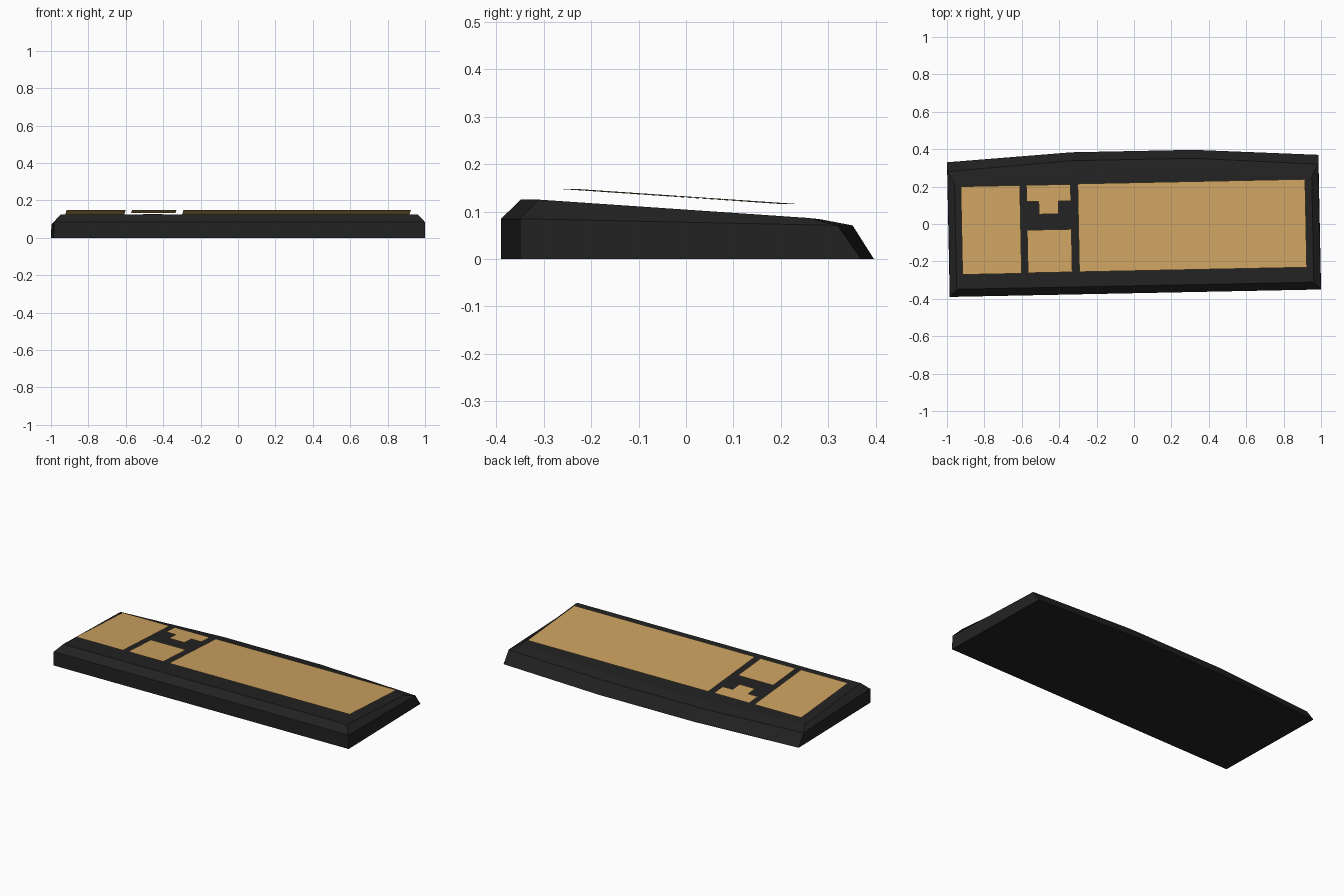
import bpy
import bmesh

cube = bpy.data.objects.get("Cube")
if cube:
    bpy.data.objects.remove(cube, do_unlink=True)

YAW = 0.0201      # whole model is turned slightly on the desk
KEY_RISE = 0.028  # height of the key blocks above the deck


def material(name, rgb):
    m = bpy.data.materials.new(name)
    m.use_nodes = True
    color = (*rgb, 1)
    m.diffuse_color = color
    bsdf = m.node_tree.nodes["Principled BSDF"]
    bsdf.inputs["Base Color"].default_value = color
    bsdf.inputs["Roughness"].default_value = 0.8
    return m


def deck_z(y):
    """Height of the sloping deck."""
    return 0.103 - 0.068 * y


def finish(name, bm, mat):
    bmesh.ops.recalc_face_normals(bm, faces=bm.faces[:])
    mesh = bpy.data.meshes.new(name)
    bm.to_mesh(mesh)
    bm.free()
    mesh.materials.append(mat)
    ob = bpy.data.objects.new(name, mesh)
    ob.rotation_euler.z = YAW
    bpy.context.collection.objects.link(ob)


def ring(bm, half, front, corner, middle, height):
    """Six-sided outline: straight front, gently bowed back."""
    inner = 0.325
    points = [(-half, front), (half, front), (half, corner),
              (inner, middle), (-inner, middle), (-half, corner)]
    return [bm.verts.new((x, y, height(y))) for x, y in points]


def key_block(name, points, mat):
    """Tapered block following the slope of the deck."""
    bm = bmesh.new()
    base = bm.faces.new([bm.verts.new((x, y, 0)) for x, y in points])
    bm.normal_update()
    bmesh.ops.inset_region(bm, faces=[base], thickness=0.009,
                           use_even_offset=True)
    top = set(base.verts)
    for v in bm.verts:
        v.co.z = deck_z(v.co.y) + (KEY_RISE if v in top else -0.001)
    finish(name, bm, mat)


def rect(x0, x1, y0, y1):
    return [(x0, y0), (x1, y0), (x1, y1), (x0, y1)]


black = material("black plastic", (0.016, 0.016, 0.016))
tan = material("tan keys", (0.61, 0.365, 0.118))

# Case: base outline, wall top and inset deck joined into one shell
bm = bmesh.new()
rings = [
    ring(bm, 0.993, -0.37, 0.35, 0.39, lambda y: 0),
    ring(bm, 0.992, -0.37, 0.30, 0.345, lambda y: 0.085 if y < 0 else 0.071),
    ring(bm, 0.955, -0.33, 0.235, 0.275, deck_z),
]
for low, high in zip(rings, rings[1:]):
    for i in range(len(low)):
        j = (i + 1) % len(low)
        bm.faces.new((low[i], low[j], high[j], high[i]))
bm.faces.new(rings[0][::-1])
bm.faces.new(rings[-1])
finish("case", bm, black)

# Key blocks
key_block("main_keys", rect(-0.297, 0.919, -0.25, 0.221), tan)
key_block("number_keys", rect(-0.922, -0.606, -0.252, 0.219), tan)
key_block("navigation_keys", rect(-0.572, -0.335, -0.25, -0.021), tan)

# T-shaped arrow cluster
key_block("arrow_keys", [
    (-0.572, 0.219), (-0.572, 0.131), (-0.507, 0.131), (-0.507, 0.062),
    (-0.402, 0.062), (-0.402, 0.131), (-0.335, 0.131), (-0.335, 0.219)], tan)
